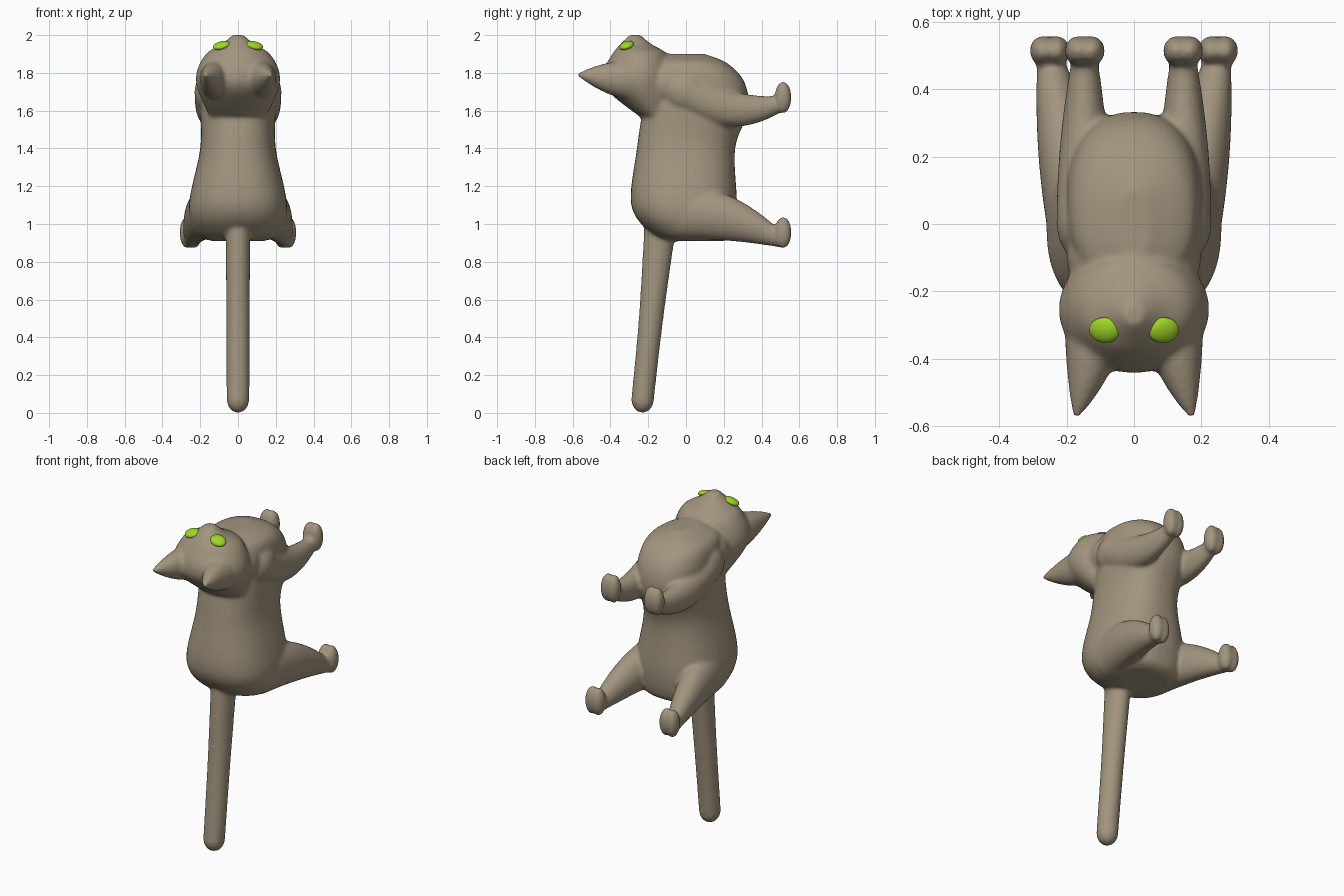
import bpy, bmesh, math
from mathutils import Matrix, Vector

cube = bpy.data.objects.get("Cube")
if cube:
    bpy.data.objects.remove(cube)


def make_material(name, red, green, blue):
    material = bpy.data.materials.new(name)
    material.use_nodes = True
    colour = (red, green, blue, 1)
    material.diffuse_color = colour
    material.node_tree.nodes["Principled BSDF"].inputs["Base Color"].default_value = colour
    return material


def smooth_rows(rows, steps=6):
    """Pass a smooth curve through a few rows of values."""
    rows = [Vector(row) for row in rows]
    padded = [rows[0], *rows, rows[-1]]
    result = []
    for before, start, end, after in zip(padded, padded[1:], padded[2:], padded[3:]):
        leave, arrive = (end - before) / 2, (after - start) / 2
        for step in range(steps):
            t = step / steps
            ease = t * t * (3 - 2 * t)
            result.append(start.lerp(end, ease)
                          + leave * t * (1 - t) ** 2 - arrive * t * t * (1 - t))
    return result + [rows[-1]]


def skin_rings(bm, rings):
    """Join closed rings of points into a capped tube."""
    loops = [[bm.verts.new(point) for point in ring] for ring in rings]
    faces = [bm.faces.new(loops[0]), bm.faces.new(loops[-1])]
    for lower, upper in zip(loops, loops[1:]):
        for i in range(len(lower)):
            faces.append(bm.faces.new((lower[i - 1], lower[i], upper[i], upper[i - 1])))
    bmesh.ops.recalc_face_normals(bm, faces=faces)


def round_points(boxiness=1, count=40):
    """Circle points, pushed towards a square as boxiness drops below one."""
    angles = [math.tau * i / count for i in range(count)]
    return [tuple(math.copysign(abs(v) ** boxiness, v) for v in (math.cos(a), math.sin(a)))
            for a in angles]


def add_column(bm, rows, boxiness=1):
    """Stack level ellipses, each given as height, near y, far y, half width."""
    skin_rings(bm, [[(width * c, (near + far) / 2 + s * (far - near) / 2, z)
                     for c, s in round_points(boxiness)]
                    for z, near, far, width in smooth_rows(rows)])


def add_limb(bm, path, thick, thin, steps=16):
    """Sweep a tapering upright ellipse along a start, bend and end point."""
    start, bend, end = map(Vector, path)
    thick, thin = Vector(thick), Vector(thin)
    rings = []
    for step in range(steps + 1):
        t = step / steps
        centre = start.lerp(bend, t).lerp(bend.lerp(end, t), t)
        width, height = thick.lerp(thin, t * t)
        rings.append([centre + Vector((width * c, 0, height * s)) for c, s in round_points()])
    skin_rings(bm, rings)


def add_ball(bm, centre, radii):
    place = Matrix.Translation(centre) @ Matrix.Diagonal((*radii, 1))
    bmesh.ops.create_uvsphere(bm, u_segments=24, v_segments=16, radius=1, matrix=place)


def add_leg(bm, hip, knee, ankle, thick):
    width, height = thick
    add_ball(bm, hip, (width, height, height))
    add_limb(bm, (hip, knee, ankle), thick, (0.037, 0.045))
    # paw with two toes pointing up
    for offset in (-0.02, 0.02):
        toe = Vector(ankle) + Vector((offset, 0.014, 0.035))
        add_ball(bm, toe, (0.04, 0.045, 0.085))


bm = bmesh.new()

# torso
add_column(bm, [(0.91, -0.05, 0.2, 0.14), (0.95, -0.18, 0.25, 0.22), (1.1, -0.29, 0.27, 0.26),
                (1.4, -0.26, 0.26, 0.2), (1.6, -0.23, 0.33, 0.2), (1.75, -0.2, 0.31, 0.2),
                (1.85, -0.18, 0.22, 0.17), (1.9, -0.1, 0.1, 0.05)], boxiness=0.85)
# neck
add_ball(bm, (0, -0.1, 1.74), (0.2, 0.18, 0.155))
# head and nose
add_column(bm, [(1.55, -0.22, -0.05, 0.14), (1.7, -0.41, -0.06, 0.21), (1.8, -0.44, -0.07, 0.22),
                (1.9, -0.39, -0.1, 0.17), (1.95, -0.35, -0.18, 0.09), (2, -0.3, -0.24, 0.03)])
add_ball(bm, (0, -0.27, 1.96), (0.035, 0.06, 0.04))
# tail
add_column(bm, [(0.07, -0.29, -0.17, 0.06), (0.5, -0.25, -0.12, 0.062), (1, -0.22, -0.05, 0.065)])
add_ball(bm, (0, -0.23, 0.07), (0.06, 0.06, 0.07))

for side in (-1, 1):
    # ear
    add_limb(bm, ((side * 0.12, -0.3, 1.76), (side * 0.12, -0.42, 1.77), (side * 0.17, -0.57, 1.79)),
             (0.085, 0.1), (0.012, 0.01))
    # front leg
    add_leg(bm, (side * 0.15, 0, 1.7), (side * 0.15, 0.25, 1.55), (side * 0.146, 0.5, 1.635),
            (0.08, 0.11))
    # hind leg
    add_leg(bm, (side * 0.16, 0, 1.06), (side * 0.2, 0.25, 1.06), (side * 0.25, 0.5, 0.92),
            (0.1, 0.14))

mesh = bpy.data.meshes.new("cat_body")
bm.to_mesh(mesh)
bm.free()
mesh.materials.append(make_material("tan_fur", 0.36, 0.3, 0.21))
body = bpy.data.objects.new("cat_body", mesh)
bpy.context.collection.objects.link(body)

# fuse the parts into one soft skin
fuse = body.modifiers.new("fuse", "REMESH")
fuse.mode = "VOXEL"
fuse.voxel_size = 0.01
fuse.use_smooth_shade = True
soften = body.modifiers.new("soften", "SMOOTH")
soften.factor = 0.5
soften.iterations = 10

# eyes
eye_material = make_material("eye_green", 0.35, 0.68, 0.02)
for name, side in (("left_eye", 1), ("right_eye", -1)):
    bpy.ops.mesh.primitive_uv_sphere_add(radius=1, location=(side * 0.087, -0.315, 1.945))
    eye = bpy.context.object
    eye.name = name
    eye.scale = (0.047, 0.039, 0.02)
    eye.rotation_euler = (math.radians(18), side * math.radians(14), 0)
    eye.data.materials.append(eye_material)
    bpy.ops.object.shade_smooth()
